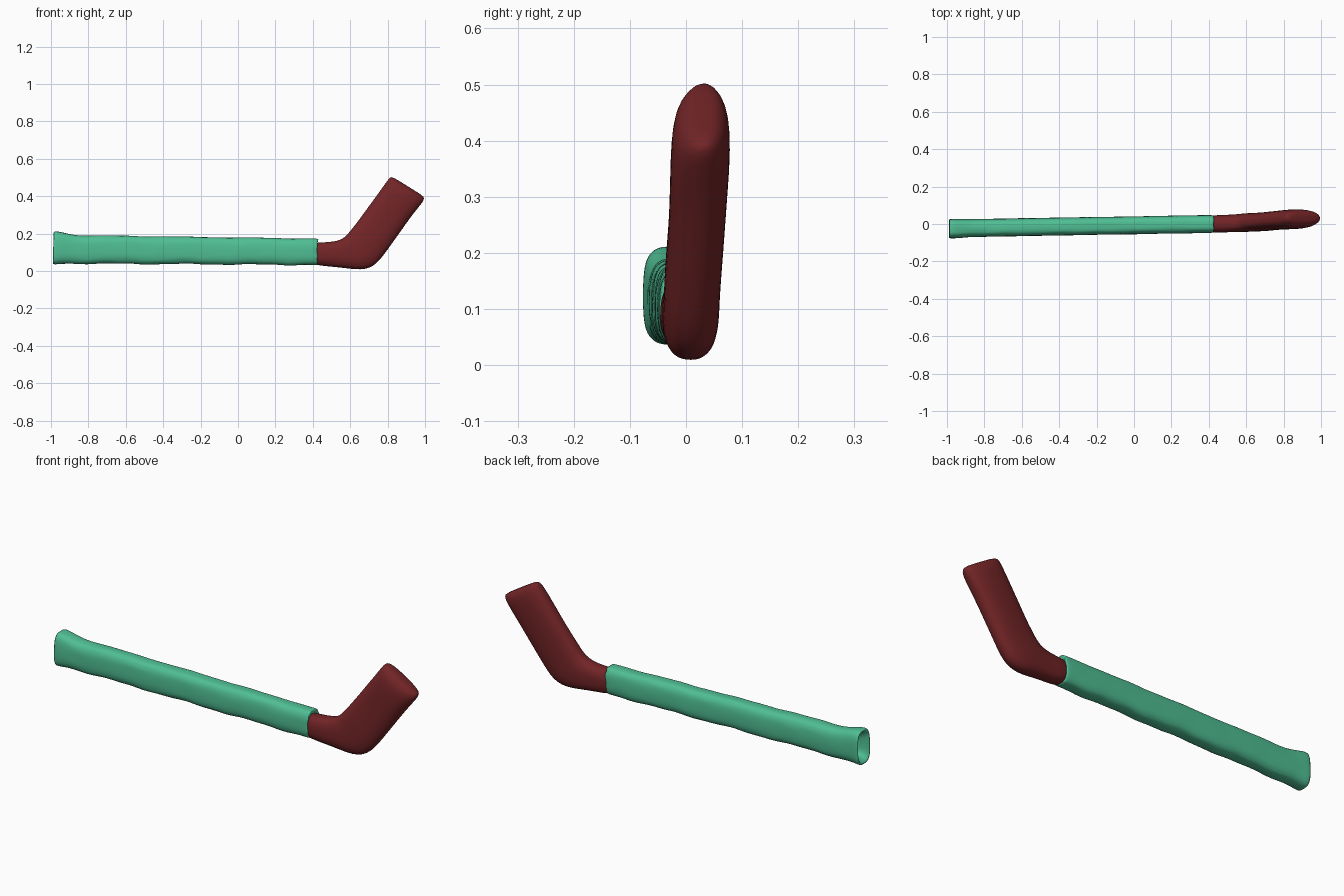
import bpy, bmesh, math, random
from mathutils import Vector

random.seed(4)
SIDES = 28


def ring(lo, hi, yc, hy, power, wobble):
    """Rounded-box cross-section spanning lo-hi (x, z) with half thickness hy."""
    a, b = Vector((lo[0], yc, lo[1])), Vector((hi[0], yc, hi[1]))
    mid, half = (a + b) / 2, (b - a) / 2
    pts = []
    for i in range(SIDES):
        t = 2 * math.pi * i / SIDES
        c, s = math.cos(t), math.sin(t)
        u = math.copysign(abs(c) ** (2 / power), c)
        v = math.copysign(abs(s) ** (2 / power), s)
        r = 1 + random.uniform(-wobble, wobble)
        pts.append(mid + half * u * r + Vector((0, hy * v * r, 0)))
    return pts


def loft(name, rings, color):
    bm = bmesh.new()
    loops = [[bm.verts.new(p) for p in r] for r in rings]
    for a, b in zip(loops, loops[1:]):
        for i in range(SIDES):
            j = (i + 1) % SIDES
            bm.faces.new((a[i], a[j], b[j], b[i]))
    # fan caps
    for lp in (loops[0], loops[-1]):
        c = bm.verts.new(sum((v.co for v in lp), Vector()) / SIDES)
        for i in range(SIDES):
            bm.faces.new((lp[i], lp[(i + 1) % SIDES], c))
    bmesh.ops.recalc_face_normals(bm, faces=bm.faces)
    for f in bm.faces:
        f.smooth = True
    me = bpy.data.meshes.new(name)
    bm.to_mesh(me)
    bm.free()
    ob = bpy.data.objects.new(name, me)
    bpy.context.collection.objects.link(ob)
    mat = bpy.data.materials.new(name + "_color")
    mat.diffuse_color = color
    me.materials.append(mat)
    ob.modifiers.new("smooth", 'SUBSURF').levels = 1
    return ob


# Shaft: hollow flared butt end, long wavy tube, ragged sleeve edge
rings = [ring((-0.90, 0.08), (-0.90, 0.15), -0.024, 0.018, 2.5, 0),
         ring((-0.98, 0.055), (-0.98, 0.195), -0.025, 0.038, 3, 0),
         ring((-0.995, 0.038), (-0.99, 0.208), -0.025, 0.050, 3.2, 0.01),
         ring((-0.98, 0.034), (-0.975, 0.214), -0.025, 0.053, 3.2, 0.01),
         ring((-0.94, 0.040), (-0.94, 0.208), -0.025, 0.051, 3, 0.02)]
N = 26
for k in range(N + 1):
    t = k / N
    x = -0.88 + 1.28 * t
    wave = 0.003 * math.sin(17 * x) + 0.002 * math.sin(41 * x)
    rings.append(ring((x, 0.040 - 0.008 * t + wave), (x, 0.192 - 0.018 * t + wave / 2),
                      -0.022 + 0.022 * t, 0.048, 2.9, 0.018))
edge = ring((0.43, 0.031), (0.437, 0.174), 0, 0.047, 2.9, 0.01)
rings.append([p + Vector((random.uniform(-0.012, 0.008), 0, 0)) for p in edge])
rings.append(ring((0.42, 0.04), (0.42, 0.165), 0, 0.038, 2.9, 0))
loft("shaft", rings, (0.08, 0.52, 0.30, 1))

# Blade: short socket, elbow bend, flat paddle and rounded tip
sections = [((0.40, 0.040), (0.40, 0.150), 0.000, 0.040),
            ((0.43, 0.030), (0.43, 0.152), 0.000, 0.047),
            ((0.48, 0.025), (0.48, 0.155), 0.002, 0.047),
            ((0.54, 0.019), (0.525, 0.160), 0.004, 0.047),
            ((0.60, 0.012), (0.553, 0.170), 0.006, 0.049),
            ((0.655, 0.006), (0.575, 0.185), 0.008, 0.050),
            ((0.705, 0.016), (0.592, 0.205), 0.010, 0.050),
            ((0.742, 0.040), (0.612, 0.230), 0.011, 0.050),
            ((0.775, 0.080), (0.638, 0.262), 0.013, 0.050),
            ((0.820, 0.142), (0.680, 0.320), 0.018, 0.050),
            ((0.870, 0.213), (0.725, 0.382), 0.022, 0.051),
            ((0.920, 0.283), (0.765, 0.437), 0.025, 0.053),
            ((0.965, 0.340), (0.793, 0.475), 0.027, 0.052),
            ((0.990, 0.371), (0.804, 0.492), 0.029, 0.046),
            ((0.998, 0.389), (0.814, 0.502), 0.031, 0.034),
            ((0.990, 0.402), (0.826, 0.504), 0.032, 0.018)]
loft("blade", [ring(lo, hi, y, h, 2.5, 0.012) for lo, hi, y, h in sections],
     (0.17, 0.018, 0.02, 1))
